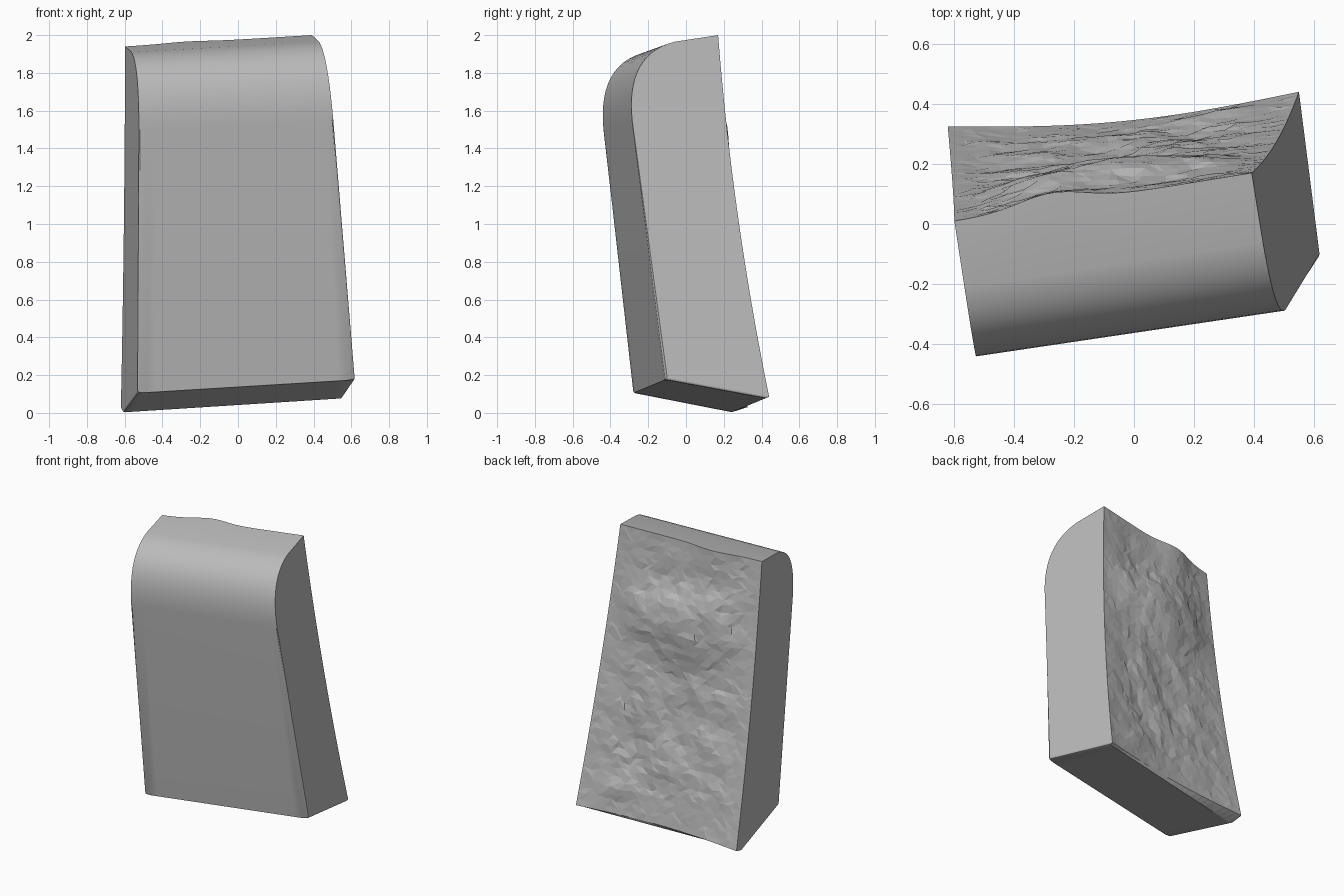
import bpy, bmesh, math, random
from mathutils import Vector, noise

if "Cube" in bpy.data.objects:
    bpy.data.objects.remove(bpy.data.objects["Cube"])

random.seed(4)
NX, NZ = 26, 44          # resolution of the rough back


def lerp(a, b, t):
    return a + (b - a) * t


# the two sloping side planes: x from (y, z)
def left_x(y, z):
    return -0.53 - 0.1504 * (y + 0.28) - 0.0132 * (z - 0.105)


def right_x(y, z):
    return 0.62 - 0.146 * (y + 0.11) - 0.1026 * (z - 0.175)


# dressed outline of one side: bottom, front, rounded shoulder, top
def outline(bottom_back, front, p0, ctrl, p1, top_back, n=14):
    pts = [bottom_back, front]
    for i in range(n + 1):
        t = i / n
        pts.append(tuple((1 - t) ** 2 * a + 2 * t * (1 - t) * b + t * t * c
                         for a, b, c in zip(p0, ctrl, p1)))
    return pts + [top_back]


LEFT = outline((0.24, 0.003), (-0.28, 0.105), (-0.437, 1.5),
               (-0.47, 1.85), (-0.21, 1.91), (0.01, 1.94))
RIGHT = outline((0.42, 0.077), (-0.11, 0.175), (-0.285, 1.55),
                (-0.32, 1.9), (-0.06, 1.965), (0.17, 2.0))


# rear edge of one side: a shallow concave curve from top to foot
def rear_edge(top, foot, s):
    return (lerp(top[0], foot[0], s) - 0.12 * s * (1 - s), lerp(top[1], foot[1], s))


def between(l, r, t):
    a = Vector((left_x(*l), *l))
    b = Vector((right_x(*r), *r))
    return a.lerp(b, t)


# rough, broken rear surface
def back_point(t, s):
    p = between(rear_edge((0.01, 1.94), (0.325, 0.03), s),
                rear_edge((0.17, 2.0), (0.44, 0.085), s), t)
    inner = math.sin(math.pi * t)
    top_dy = 0.05 * math.exp(-((t - 0.3) / 0.17) ** 2) * inner
    foot_dy = -0.04 * inner
    dy = top_dy * (1 - s) ** 3 + foot_dy * s ** 3
    p.z += 0.15 * top_dy * max(0, 1 - s * 8) - 0.15 * foot_dy * max(0, s * 8 - 7)
    fade = min(1, 5 * t, 5 * (1 - t)) * min(1, 7 * s, 7 * (1 - s))
    bulge = 0.07 * math.exp(-((p.x + 0.05) / 0.32) ** 2 - ((p.z - 1.42) / 0.2) ** 2)
    bump = 0.025 * math.exp(-((p.x - 0.3) / 0.1) ** 2 - ((p.z - 0.22) / 0.08) ** 2)
    rough = 0.018 * noise.noise(p * 4.5) + 0.01 * noise.noise(p * 12)
    p.y += dy + fade * (bulge + bump + rough)
    if 0 < t < 1 and 0 < s < 1:
        p.x += random.uniform(-0.012, 0.012)
        p.z += random.uniform(-0.012, 0.012)
    return p


bm = bmesh.new()
ts = [i / NX for i in range(NX + 1)]
ring = [[bm.verts.new(between(l, r, t)) for t in ts] for l, r in zip(LEFT, RIGHT)]
back = [[bm.verts.new(back_point(t, j / NZ)) for t in ts] for j in range(NZ + 1)]

# dressed faces; the top runs into the rough rim
dressed_rows = ring[:-1] + [back[0]]
for v in ring[-1]:
    bm.verts.remove(v)


def skin(rows, smooth):
    faces = []
    for a, b in zip(rows, rows[1:]):
        for i in range(NX):
            f = bm.faces.new((a[i], a[i + 1], b[i + 1], b[i]))
            f.smooth = smooth
            faces.append(f)
    return faces


skin(dressed_rows, True)
rough_faces = skin(back, False)
rough_faces += skin([back[-1], ring[0]], False)   # broken lip under the foot

# flat sides
loop = dressed_rows + back[1:]
for i in (0, NX):
    bm.faces.new([row[i] for row in loop])

# irregular triangles on the back
for f in rough_faces:
    v = f.verts[:]
    if random.random() < 0.5:
        bmesh.utils.face_split(f, v[0], v[2])
    else:
        bmesh.utils.face_split(f, v[1], v[3])

# small rounding on the dressed edges
soft = []
for a, b in zip(dressed_rows[:-1], dressed_rows[1:-1]):
    soft += [bm.edges.get((a[i], b[i])) for i in (0, NX)]
front = dressed_rows[1]
soft += [bm.edges.get((front[i], front[i + 1])) for i in range(NX)]
bmesh.ops.bevel(bm, geom=soft, offset=0.012, segments=2, profile=0.5, affect='EDGES')
bmesh.ops.recalc_face_normals(bm, faces=bm.faces)

mesh = bpy.data.meshes.new("stone_slab")
bm.to_mesh(mesh)
bm.free()
slab = bpy.data.objects.new("stone_slab", mesh)
bpy.context.collection.objects.link(slab)

stone = bpy.data.materials.new("grey stone")
stone.diffuse_color = (0.5, 0.5, 0.5, 1)
stone.use_nodes = True
stone.node_tree.nodes["Principled BSDF"].inputs["Base Color"].default_value = stone.diffuse_color
mesh.materials.append(stone)

# keep the hard edges sharp
for e in mesh.edges:
    e.use_edge_sharp = False
bpy.context.view_layer.objects.active = slab
slab.select_set(True)
flat = [not p.use_smooth for p in mesh.polygons]
bpy.ops.object.shade_smooth_by_angle(angle=math.radians(30))
for p, is_flat in zip(mesh.polygons, flat):
    if is_flat:
        p.use_smooth = False
